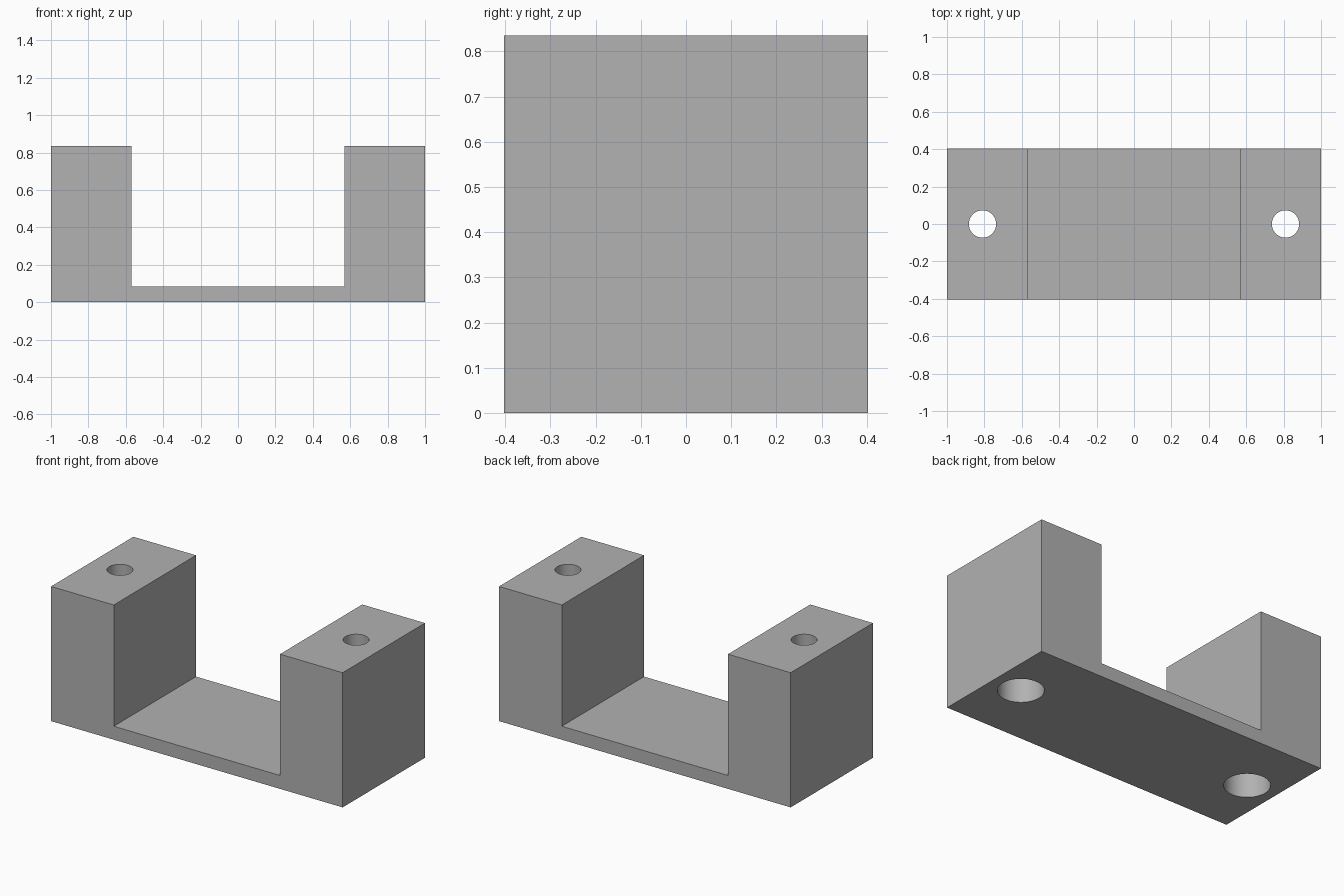
import bpy, bmesh, math

LENGTH, DEPTH, HEIGHT = 2.0, 0.806, 0.835
INNER, FLOOR = 0.57, 0.083           # half gap between posts, web thickness
HOLE_X, HOLE_R = 0.81, 0.073         # screw holes
BORE_R, BORE_TOP = 0.129, 0.45       # wider bore from below

cube = bpy.data.objects.get("Cube")
if cube:
    bpy.data.objects.remove(cube, do_unlink=True)

grey = bpy.data.materials.new("plain grey")
grey.use_nodes = True
colour = (0.445, 0.445, 0.445, 1)
grey.diffuse_color = colour
grey.node_tree.nodes["Principled BSDF"].inputs["Base Color"].default_value = colour


def add_object(name, bm):
    bmesh.ops.recalc_face_normals(bm, faces=bm.faces[:])
    mesh = bpy.data.meshes.new(name)
    bm.to_mesh(mesh)
    bm.free()
    mesh.materials.append(grey)
    obj = bpy.data.objects.new(name, mesh)
    bpy.context.collection.objects.link(obj)
    return obj


# U-shaped bracket: front profile extruded from front to back
half = LENGTH / 2
right = [(half, 0), (half, HEIGHT), (INNER, HEIGHT), (INNER, FLOOR)]
profile = right + [(-x, z) for x, z in reversed(right)]
bm = bmesh.new()
face = bm.faces.new([bm.verts.new((x, -DEPTH / 2, z)) for x, z in profile])
swept = bmesh.ops.extrude_face_region(bm, geom=[face])["geom"]
bmesh.ops.translate(bm, vec=(0, DEPTH, 0),
                    verts=[g for g in swept if isinstance(g, bmesh.types.BMVert)])
bracket = add_object("bracket", bm)


# Stepped hole cutter: a half section spun round the hole axis
def hole_cutter(name, x):
    section = [(0, -0.1), (BORE_R, -0.1), (BORE_R, BORE_TOP),
               (HOLE_R, BORE_TOP), (HOLE_R, HEIGHT + 0.1), (0, HEIGHT + 0.1)]
    bm = bmesh.new()
    verts = [bm.verts.new((x + r, 0, z)) for r, z in section]
    edges = [bm.edges.new(pair) for pair in zip(verts, verts[1:])]
    bmesh.ops.spin(bm, geom=verts + edges, cent=(x, 0, 0), axis=(0, 0, 1),
                   angle=math.tau, steps=64)
    bmesh.ops.remove_doubles(bm, verts=bm.verts[:], dist=0.0001)
    cutter = add_object(name, bm)
    cutter.hide_render = True
    return cutter


# Cut the holes through both posts
for side, x in (("left", HOLE_X), ("right", -HOLE_X)):
    cutter = hole_cutter(side + "_hole_cutter", x)
    cut = bracket.modifiers.new(side + "_hole", "BOOLEAN")
    cut.operation = "DIFFERENCE"
    cut.solver = "EXACT"
    cut.object = cutter
    bpy.ops.object.select_all(action="DESELECT")
    bpy.context.view_layer.objects.active = bracket
    bracket.select_set(True)
    bpy.ops.object.modifier_apply(modifier=cut.name)
    bpy.data.objects.remove(cutter, do_unlink=True)

# Smooth hole walls, sharp edges
bpy.ops.object.shade_smooth_by_angle(angle=math.radians(30))
